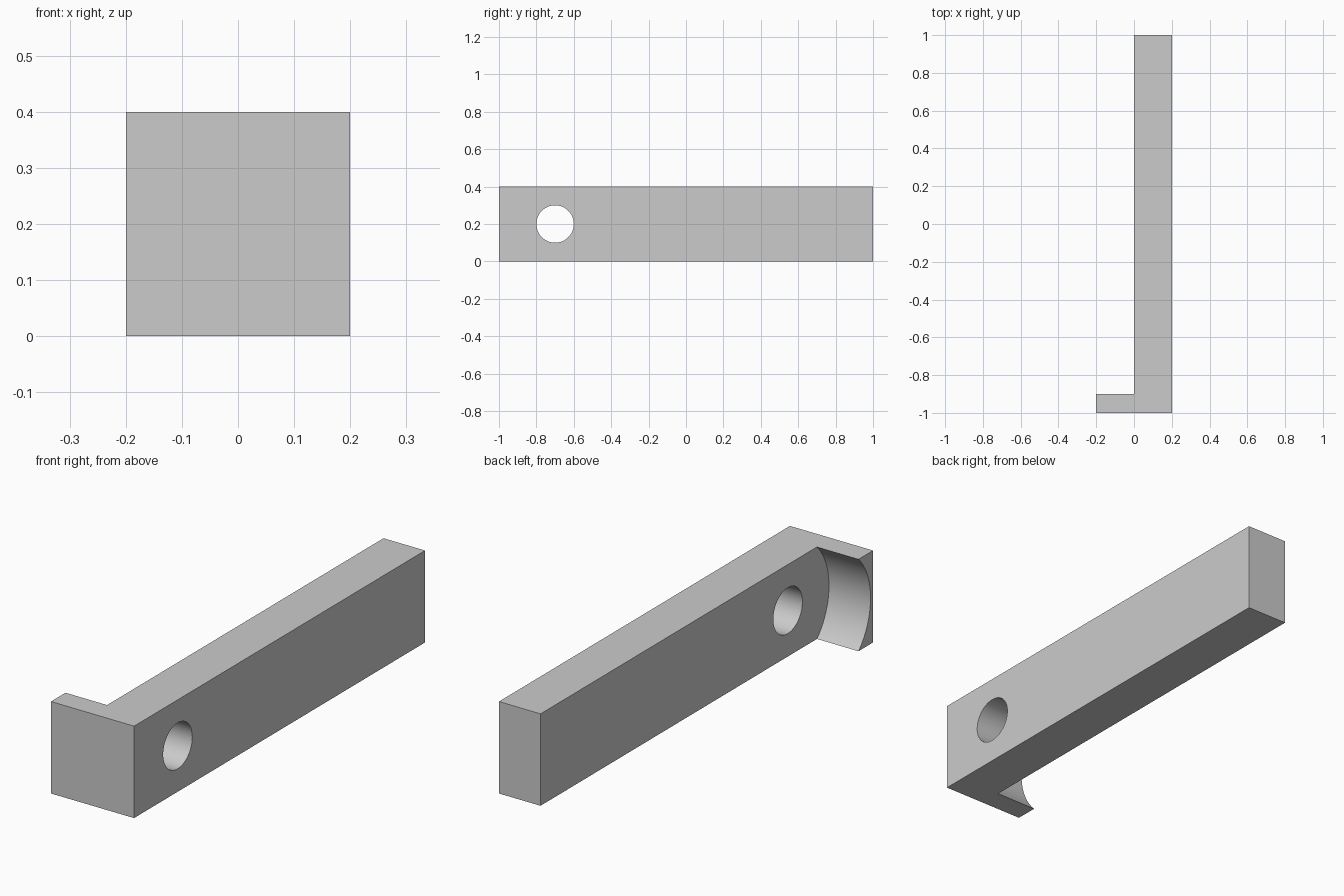
import bpy
import bmesh
from math import cos, sin, pi, hypot

cube = bpy.data.objects.get("Cube")
if cube:
    bpy.data.objects.remove(cube, do_unlink=True)

THICK = 0.2            # bar thickness, and reach of the lip
HALF = 0.2             # half of the height
HOLE_Y, HOLE_R = -0.7, 0.1
LIP_Y = -0.9
COVE_R = hypot(LIP_Y - HOLE_Y, HALF)   # cove is concentric with the hole


def arc(radius, start, end, steps):
    """Points (y, height above the middle) around the hole centre."""
    angles = [start + (end - start) * i / steps for i in range(steps + 1)]
    return [(HOLE_Y + radius * cos(a), radius * sin(a)) for a in angles]


def extrude(bm, faces, distance):
    """Extrude faces along x and return the new end faces."""
    geom = bmesh.ops.extrude_face_region(bm, geom=faces)["geom"]
    verts = [g for g in geom if isinstance(g, bmesh.types.BMVert)]
    bmesh.ops.translate(bm, verts=verts, vec=(distance, 0, 0))
    return [g for g in geom if isinstance(g, bmesh.types.BMFace)]


# Upper halves of the side outlines: lip up to the cove, and bar with the hole
cove = arc(COVE_R, 3 * pi / 4, pi, 16)
lip = [(-1, 0), (-1, HALF)] + cove
bar = [(1, 0), (1, HALF)] + cove + arc(HOLE_R, pi, 0, 32)

bm = bmesh.new()
for side in (1, -1):
    for outline in (lip, bar):
        bm.faces.new([bm.verts.new((THICK, y, HALF + side * h)) for y, h in outline])
bmesh.ops.remove_doubles(bm, verts=bm.verts[:], dist=0.0001)

# Bar through its full thickness, then the lip alone
ends = extrude(bm, bm.faces[:], -THICK)
lip_ends = [f for f in ends if all(v.co.y < LIP_Y + 0.001 for v in f.verts)]
extrude(bm, lip_ends, -THICK)
bmesh.ops.recalc_face_normals(bm, faces=bm.faces[:])

mesh = bpy.data.meshes.new("hooked_bar")
bm.to_mesh(mesh)
bm.free()
hooked_bar = bpy.data.objects.new("hooked_bar", mesh)
bpy.context.collection.objects.link(hooked_bar)

# Plain grey
grey = bpy.data.materials.new("light_grey")
grey.use_nodes = True
colour = (0.6, 0.6, 0.6, 1)
grey.diffuse_color = colour
grey.node_tree.nodes["Principled BSDF"].inputs["Base Color"].default_value = colour
mesh.materials.append(grey)

# Smooth hole and cove, sharp edges elsewhere
bpy.ops.object.select_all(action="DESELECT")
hooked_bar.select_set(True)
bpy.context.view_layer.objects.active = hooked_bar
bpy.ops.object.shade_smooth_by_angle(angle=pi / 6)
